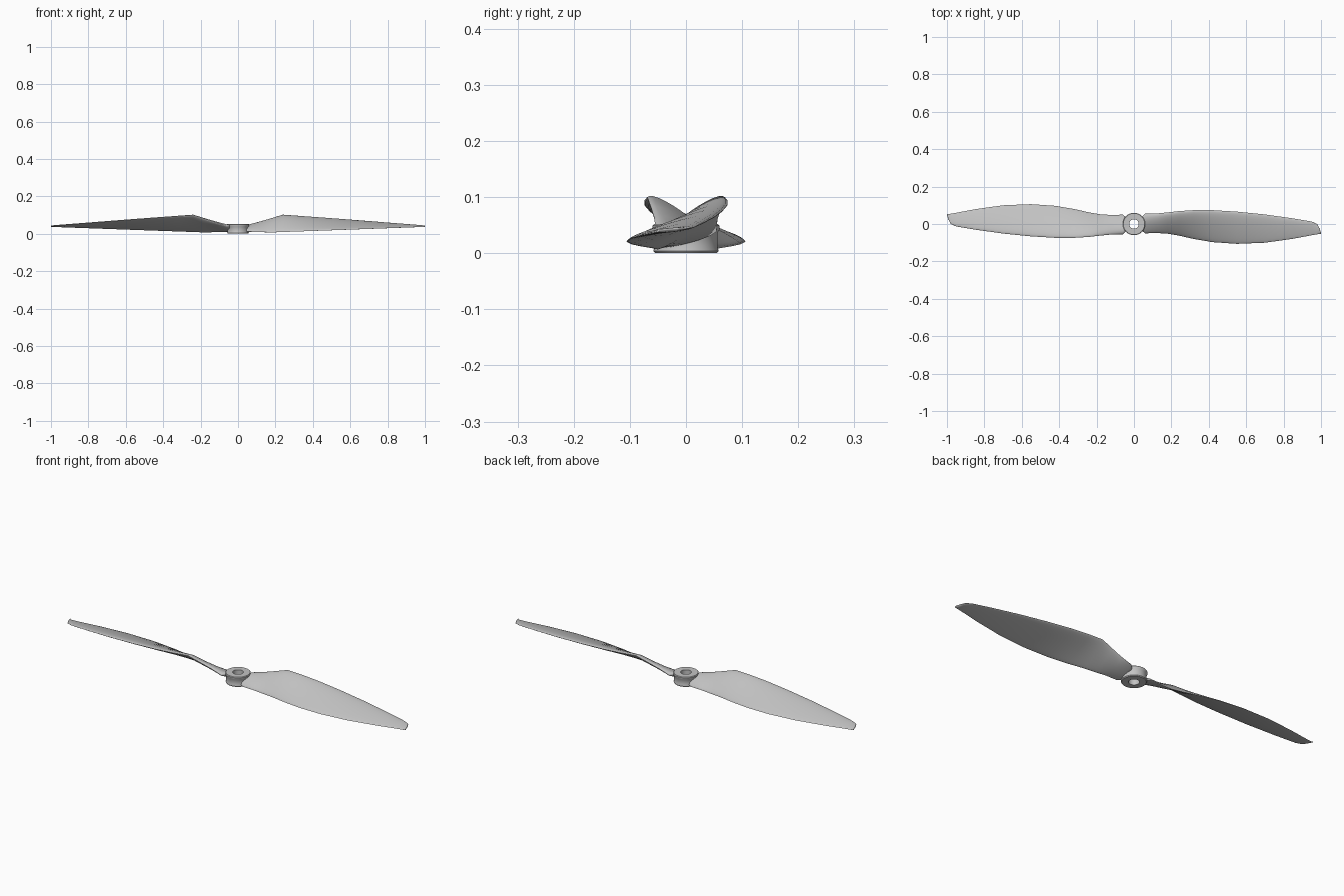
import bpy, bmesh, math

cube = bpy.data.objects.get("Cube")
if cube:
    bpy.data.objects.remove(cube)

grey = bpy.data.materials.new("light grey plastic")
grey.use_nodes = True
colour = (0.55, 0.55, 0.55, 1)
grey.diffuse_color = colour
grey.node_tree.nodes["Principled BSDF"].inputs["Base Color"].default_value = colour


def add_object(name, bm, angle):
    bmesh.ops.recalc_face_normals(bm, faces=bm.faces)
    mesh = bpy.data.meshes.new(name)
    bm.to_mesh(mesh)
    bm.free()
    mesh.materials.append(grey)
    obj = bpy.data.objects.new(name, mesh)
    bpy.context.collection.objects.link(obj)
    bpy.ops.object.select_all(action='DESELECT')
    obj.select_set(True)
    bpy.context.view_layer.objects.active = obj
    bpy.ops.object.shade_smooth_by_angle(angle=math.radians(angle))
    return obj


def bridge(bm, rings, closed=False):
    pairs = list(zip(rings, rings[1:]))
    if closed:
        pairs.append((rings[-1], rings[0]))
    for a, b in pairs:
        n = len(a)
        for i in range(n):
            j = (i + 1) % n
            bm.faces.new((a[i], a[j], b[j], b[i]))


def linear(points, x):
    for (x0, v0), (x1, v1) in zip(points, points[1:]):
        if x <= x1:
            return v0 + (v1 - v0) * (x - x0) / (x1 - x0)
    return points[-1][1]


# Hub: turned ring with a through hole and a slight waist
def make_hub():
    profile = [(0.025, 0), (0.055, 0), (0.058, 0.004), (0.056, 0.014), (0.056, 0.036),
               (0.06, 0.042), (0.06, 0.049), (0.057, 0.052), (0.025, 0.052)]
    bm = bmesh.new()
    rings = []
    for r, z in profile:
        angles = [math.tau * i / 48 for i in range(48)]
        rings.append([bm.verts.new((r * math.cos(a), r * math.sin(a), z)) for a in angles])
    bridge(bm, rings, closed=True)
    add_object("hub", bm, 35)


# Blade outline stations: x, low-edge y, high-edge y, thickness
STATIONS = [(0.045, -0.038, 0.04, 0.026), (0.06, -0.05, 0.055, 0.026), (0.12, -0.048, 0.056, 0.024),
            (0.18, -0.052, 0.062, 0.023), (0.24, -0.062, 0.069, 0.022), (0.32, -0.08, 0.074, 0.021),
            (0.42, -0.097, 0.074, 0.02), (0.55, -0.106, 0.066, 0.018), (0.7, -0.1, 0.051, 0.015),
            (0.85, -0.079, 0.03, 0.011), (0.95, -0.06, 0.013, 0.008), (0.98, -0.055, 0, 0.007),
            (0.993, -0.053, -0.025, 0.006), (1.0, -0.052, -0.047, 0.004)]
LOW_Z = [(0.045, 0.012), (0.06, 0.011), (0.18, 0.007), (1.0, 0.037)]
HIGH_Z = [(0.045, 0.04), (0.06, 0.042), (0.24, 0.1), (1.0, 0.042)]


# One lofted blade with a cambered section; the other is its half-turn copy
def make_blade(name, side, n=14):
    bm = bmesh.new()
    rings = []
    for x, low_y, high_y, thick in STATIONS:
        low_z, high_z = linear(LOW_Z, x), linear(HIGH_Z, x)
        dy, dz = high_y - low_y, high_z - low_z
        chord = math.hypot(dy, dz)
        ring = []
        for i in range(2 * n):
            a = math.pi * i / n
            s = (1 - math.cos(a)) / 2
            # fuller towards the high edge, flatter underneath
            bulge = math.sin(a) * (0.7 + 0.5 * s)
            off = thick * bulge * (0.65 if i <= n else 0.35)
            y = low_y + s * dy - off * dz / chord
            z = low_z + s * dz + off * dy / chord
            ring.append(bm.verts.new((side * x, side * y, z)))
        rings.append(ring)
    bridge(bm, rings)
    bm.faces.new(rings[0])
    bm.faces.new(rings[-1])
    add_object(name, bm, 50)


make_hub()
make_blade("left_blade", 1)
make_blade("right_blade", -1)
